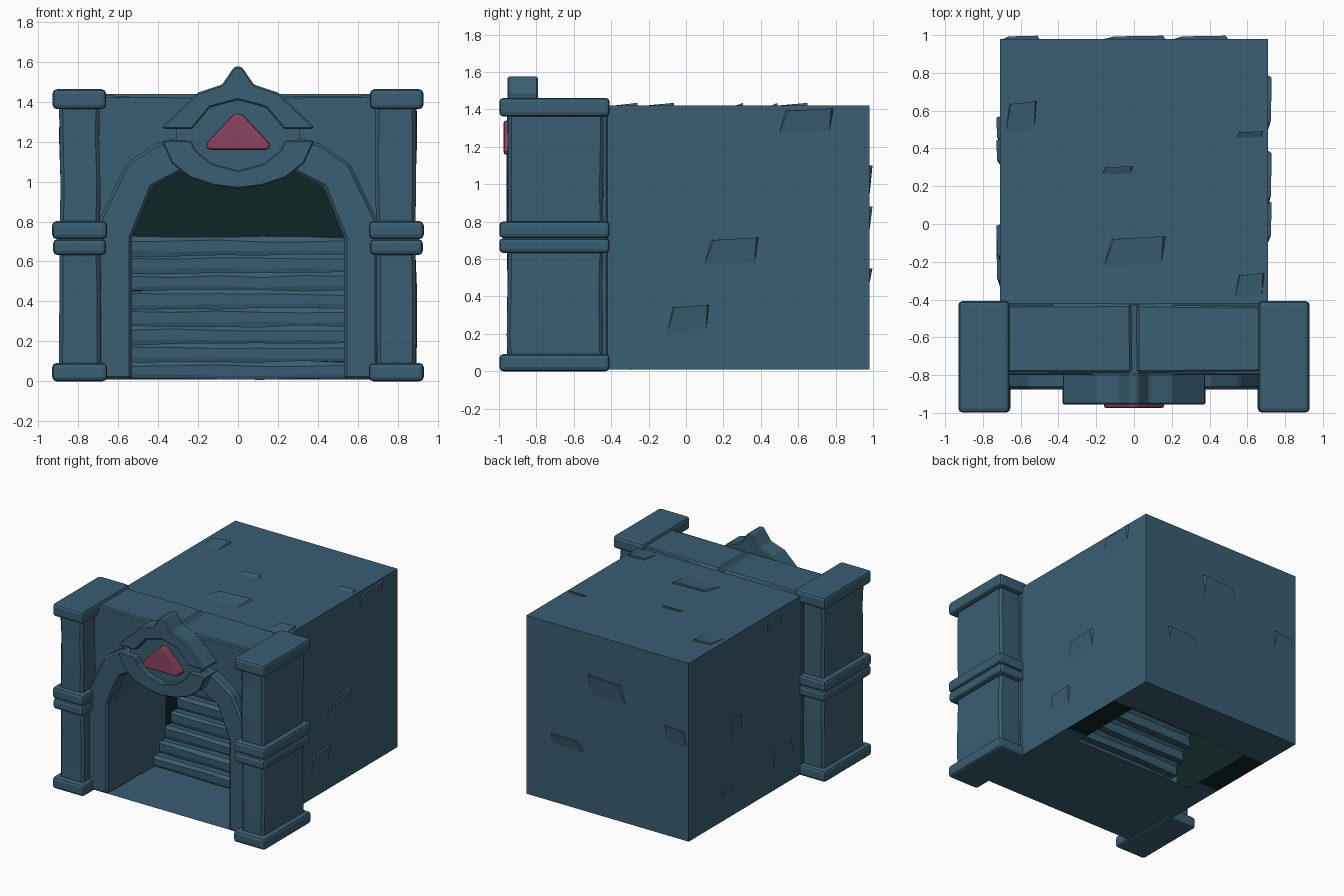
import bpy, bmesh, math, random
from mathutils import Vector

if "Cube" in bpy.data.objects:
    bpy.data.objects.remove(bpy.data.objects["Cube"])
random.seed(4)

def material(name, col):
    m = bpy.data.materials.new(name)
    m.diffuse_color = (*col, 1)
    m.use_nodes = True
    m.node_tree.nodes["Principled BSDF"].inputs["Base Color"].default_value = m.diffuse_color
    return m

STONE = material("blue stone", (0.042, 0.112, 0.168))
DARK = material("dark interior", (0.0045, 0.019, 0.019))
GEM = material("pink gem", (0.27, 0.055, 0.12))

def finish(name, bm, mats, bevel=0, segs=1, fix=True):
    if fix:
        bmesh.ops.recalc_face_normals(bm, faces=bm.faces)
    me = bpy.data.meshes.new(name)
    bm.to_mesh(me)
    bm.free()
    ob = bpy.data.objects.new(name, me)
    bpy.context.collection.objects.link(ob)
    for m in mats:
        me.materials.append(m)
    if bevel:
        mod = ob.modifiers.new("bevel", 'BEVEL')
        mod.width, mod.segments = bevel, segs
        mod.limit_method = 'ANGLE'
        mod.angle_limit = math.radians(25)
    return ob

def prism(name, pts, y0, y1, mat=STONE, bevel=0, segs=1):
    """Extrude an x-z outline along y."""
    bm = bmesh.new()
    a = [bm.verts.new((x, y0, z)) for x, z in pts]
    b = [bm.verts.new((x, y1, z)) for x, z in pts]
    bm.faces.new(a)
    bm.faces.new(b[::-1])
    for i in range(len(pts)):
        j = (i + 1) % len(pts)
        bm.faces.new((a[i], a[j], b[j], b[i]))
    return finish(name, bm, [mat], bevel, segs)

def box(name, lo, hi, mat=STONE, bevel=0, segs=1, cuts=(), jitter=0):
    bm = bmesh.new()
    bmesh.ops.create_cube(bm, size=1)
    for v in bm.verts:
        v.co = [l + (c + .5) * (h - l) for c, l, h in zip(v.co, lo, hi)]
    for z in cuts:
        bmesh.ops.bisect_plane(bm, geom=bm.verts[:] + bm.edges[:] + bm.faces[:],
                               plane_co=(0, 0, z), plane_no=(0, 0, 1))
    for v in bm.verts:
        v.co.x += random.uniform(-jitter, jitter)
        v.co.y += random.uniform(-jitter, jitter)
    return finish(name, bm, [mat], bevel, segs)

def sheet(name, rows, mats):
    """Open surface through equal-length rows of points; one material per strip."""
    bm = bmesh.new()
    vs = [[bm.verts.new(p) for p in r] for r in rows]
    for k in range(len(vs) - 1):
        for i in range(len(vs[k]) - 1):
            f = bm.faces.new((vs[k][i], vs[k + 1][i], vs[k + 1][i + 1], vs[k][i + 1]))
            f.material_index = k % len(mats)
    return finish(name, bm, mats, fix=False)

def mirrored(half):
    """Left half outline, ending on or near x=0, plus its mirror image."""
    return half + [(-x, z) for x, z in reversed(half) if abs(x) > 1e-6]

# arch curves
inner = mirrored([(-.53, .01), (-.53, .72), (-.43, .97), (-.26, 1.06), (0, 1.12)])
outer = mirrored([(-.70, .01), (-.70, .80), (-.56, 1.09), (-.41, 1.19), (-.2, 1.25), (0, 1.27)])

# front wall and arch trim
wall = [(-.72, .01), (-.72, 1.43), (0, 1.425), (.72, 1.43), (.72, .01)]
prism("front_wall", wall + inner[::-1], -.80, -.42, bevel=.008)
prism("arch_trim", outer + inner[::-1], -.875, -.78, bevel=.015)
for s in (-1, 1):
    xs = sorted((s * .012, s * .68))
    box("top_slab", (xs[0], -.785, 1.36), (xs[1], -.43, 1.437), bevel=.012, jitter=.005)

# tunnel lining: stone near the front, dark further in, dark end wall
sheet("tunnel_lining", [[(x, y, z) for x, z in inner] for y in (-.45, -.15, .62)], [STONE, DARK])
bm = bmesh.new()
bm.faces.new([bm.verts.new((x, .62, z)) for x, z in inner])
finish("tunnel_end", bm, [DARK], fix=False)

# stairs with softened nosings
N, rise, run, y0 = 8, .089, .073, -.29
prof = [(y0, .01)]
for i in range(N):
    y, z = y0 + i * run, .01 + (i + 1) * rise
    prof += [(y - .008, z - .07), (y - .01, z - .02), (y + .012, z)]
    if i < N - 1:
        prof.append((y + run, z - .004))
prof.append((y0 + N * run, .01 + N * rise))
cols = [-.53, -.33, -.1, .12, .32, .53]
wob = [[random.uniform(-.006, .006) for _ in cols] for _ in prof]
sheet("stairs", [[(x, y, z + w) for x, w in zip(cols, ws)] for (y, z), ws in zip(prof, wob)], [STONE])

# floor plates leaving the underside open below the stairs
def plate(name, x0, x1, ya, yb, mat=STONE):
    bm = bmesh.new()
    q = [bm.verts.new(p) for p in ((x0, ya, .01), (x1, ya, .01), (x1, yb, .01), (x0, yb, .01))]
    bm.faces.new(q)
    finish(name, bm, [mat], fix=False)

plate("front_floor", -.71, .71, -.86, 0)
plate("back_floor", -.71, .71, .62, .98)
for s in (-1, 1):
    a, b = sorted((s * .53, s * .71))
    plate("side_floor", a, b, 0, .1)
    plate("side_floor_dark", a, b, .1, .62, DARK)

# room block shell: sides, back and roof
shell = [(-.71, .01), (-.71, 1.42), (.71, 1.42), (.71, .01)]
sheet("room_walls", [[(x, y, z) for x, z in shell] for y in (.98, -.44)], [STONE])
bm = bmesh.new()
bm.faces.new([bm.verts.new((x, .98, z)) for x, z in shell])
finish("room_back", bm, [STONE], fix=False)

# chipped stones: wedges with one raised edge
def chip(origin, u, v, n, w, h, d=.022):
    o, u, v, n = Vector(origin), Vector(u), Vector(v), Vector(n)
    o = o - n * .003
    pts = [o - u * w * .5 - v * h * .5, o + u * w * .42 - v * h * .4,
           o + u * w * .5 + v * h * .5, o - u * w * .36 + v * h * .42]
    bm = bmesh.new()
    q = [bm.verts.new(p) for p in pts]
    r = [bm.verts.new(pts[2] + n * d - u * w * .05), bm.verts.new(pts[3] + n * d * .8 + u * w * .05)]
    for f in ((q[0], q[1], q[2], q[3]), (q[0], q[1], r[0], r[1]), (q[1], q[2], r[0]),
              (q[2], q[3], r[1], r[0]), (q[3], q[0], r[1])):
        bm.faces.new(f)
    finish("stone_chip", bm, [STONE])

X, Y, Z = (1, 0, 0), (0, 1, 0), (0, 0, 1)
for y, z, w, h in ((.24, .63, .3, .17), (.01, .27, .23, .17), (.64, 1.33, .3, .15)):
    chip((.71, y, z), Y, Z, X, w, h)
for y, z, w, h in ((.38, .67, .14, .24), (.5, .22, .14, .12), (-.2, .25, .28, .2), (-.1, 1.3, .2, .1)):
    chip((-.71, y, z), Y, Z, (-1, 0, 0), w, h)
for x, z, w, h in ((0, 1.0, .34, .2), (.35, .5, .3, .1), (-.6, .8, .2, .16)):
    chip((x, .98, z), X, Z, Y, w, h, .02)
for x, y, w, h in ((0, -.16, .34, .19), (-.09, .28, .17, .05), (-.6, .55, .17, .2),
                   (.61, .47, .15, .04), (.61, -.34, .16, .16)):
    chip((x, y, 1.42), X, Y, Z, w, h, .018)

# corner pillars: shaft, base, two middle bands, cap
for s in (-1, 1):
    def xr(a, b):
        return sorted((s * a, s * b))
    a, b = xr(.69, .892)
    box("pillar_shaft", (a, -.955, .04), (b, -.445, 1.4), bevel=.018,
        cuts=(.19, .45, .68, 1.0, 1.22), jitter=.006)
    for name, z0, z1, i, o in (("pillar_base", 0, .092, .655, .93), ("lower_band", .632, .712, .66, .925),
                               ("upper_band", .712, .802, .655, .93), ("pillar_cap", 1.362, 1.462, .66, .928)):
        a, b = xr(i, o)
        box(name, (a, -.998, z0), (b, -.408, z1), bevel=.022, segs=2)

# crest: recessed plate, crown, lower crescent and gem
prism("crest_plate", mirrored([(-.31, 1.17), (-.31, 1.28), (-.12, 1.43), (0, 1.45)]) +
      [(.2, 1.06), (0, 1.02), (-.2, 1.06)], -.905, -.79)
crown_top = mirrored([(-.38, 1.275), (-.20, 1.445), (-.08, 1.485), (-.018, 1.575)])
crown_low = mirrored([(-.37, 1.262), (-.23, 1.262), (-.14, 1.37), (0, 1.408)])
prism("crest_crown", crown_top + crown_low[::-1], -.955, -.79, bevel=.016)
low_out = mirrored([(-.38, 1.2), (-.33, 1.09), (-.24, 1.02), (-.12, .98), (0, .965)])
low_in = mirrored([(-.37, 1.208), (-.235, 1.205), (-.21, 1.155), (-.13, 1.09), (0, 1.055)])
prism("crest_crescent", low_out + low_in[::-1], -.955, -.79, bevel=.016)
prism("gem", mirrored([(-.145, 1.158), (-.163, 1.175), (-.15, 1.2), (-.025, 1.335), (0, 1.342)]),
      -.975, -.88, GEM, bevel=.014, segs=2)
